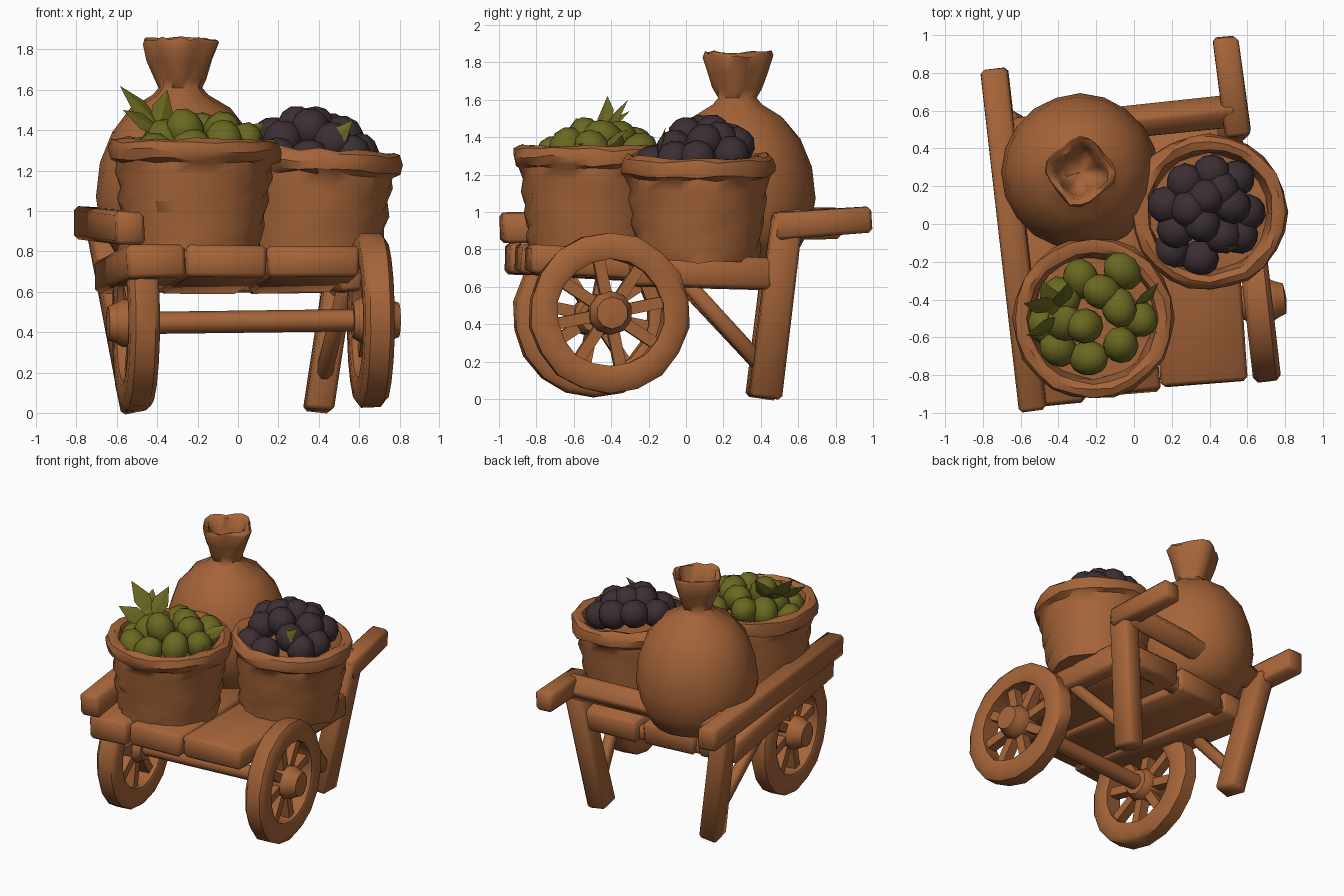
import bpy, bmesh, math, random
from mathutils import Vector, Matrix

if "Cube" in bpy.data.objects:
    bpy.data.objects.remove(bpy.data.objects["Cube"])

random.seed(4)


def material(name, rgb):
    m = bpy.data.materials.new(name)
    m.diffuse_color = (*rgb, 1)
    m.use_nodes = True
    m.node_tree.nodes["Principled BSDF"].inputs["Base Color"].default_value = m.diffuse_color
    return m


BROWN = material("warm brown", (0.375, 0.127, 0.04))
OLIVE = material("olive green", (0.145, 0.14, 0.015))
PLUM = material("dark plum", (0.045, 0.028, 0.034))
YAW = math.radians(6.5)
ALONG = Vector((-math.sin(YAW), math.cos(YAW), 0))   # cart length direction
ACROSS = Vector((math.cos(YAW), math.sin(YAW), 0))   # cart width direction


def finish(name, bm, mat, angle=35):
    bmesh.ops.recalc_face_normals(bm, faces=bm.faces[:])
    me = bpy.data.meshes.new(name)
    bm.to_mesh(me)
    bm.free()
    me.materials.append(mat)
    me.shade_smooth()
    me.set_sharp_from_angle(angle=math.radians(angle))
    ob = bpy.data.objects.new(name, me)
    bpy.context.collection.objects.link(ob)
    return ob


def frame(p, axis, side=ACROSS):
    """Matrix whose z follows axis and whose x is close to side."""
    z = axis.normalized()
    y = z.cross(side).normalized()
    x = y.cross(z)
    m = Matrix((x, y, z)).transposed().to_4x4()
    m.translation = p
    return m


def beam(name, p0, p1, w, h, bevel=0.02, jitter=0.006):
    """Bevelled timber from p0 to p1, w across the cart and h in the other direction."""
    p0, p1 = Vector(p0), Vector(p1)
    bm = bmesh.new()
    bmesh.ops.create_cube(bm, size=1)
    bmesh.ops.scale(bm, vec=(w, h, (p1 - p0).length), verts=bm.verts)
    for v in bm.verts:
        v.co += Vector([random.uniform(-jitter, jitter) for _ in range(3)])
    bmesh.ops.bevel(bm, geom=bm.edges[:], offset=bevel, segments=1, profile=0.5, affect='EDGES')
    bm.transform(frame((p0 + p1) / 2, p1 - p0))
    return finish(name, bm, BROWN, 55)


def lathe(bm, profile, n, wobble=None, closed=False):
    """Spin (radius, height) points around z; wobble(row, col) gives dr, dz."""
    rings = []
    for i, (r, z) in enumerate(profile):
        if r == 0:
            rings.append([bm.verts.new((0, 0, z))] * n)
            continue
        ring = []
        for j in range(n):
            dr, dz = wobble(i, j) if wobble else (0, 0)
            a = 2 * math.pi * j / n
            ring.append(bm.verts.new(((r + dr) * math.cos(a), (r + dr) * math.sin(a), z + dz)))
        rings.append(ring)
    pairs = list(zip(rings, rings[1:]))
    if closed:
        pairs.append((rings[-1], rings[0]))
    for a, b in pairs:
        for j in range(n):
            k = (j + 1) % n
            quad = []
            for v in (a[j], a[k], b[k], b[j]):
                if v not in quad:
                    quad.append(v)
            bm.faces.new(quad)


def wheel(name, centre, radius, out):
    """Rim, domed hub and eight spokes, with the axis along the axle."""
    bm = bmesh.new()
    ro, ri, t = radius, radius * 0.67, 0.074
    lathe(bm, [(ri, -t + .01), (ri + .02, -t), (ro - .03, -t), (ro, -t + .025), (ro, t - .025),
               (ro - .03, t), (ri + .02, t), (ri, t - .01)], 18,
          lambda i, j: (random.uniform(-.005, .005), 0), closed=True)
    lathe(bm, [(0, -.09), (.09, -.09), (.115, -.05), (.118, .07), (.1, .1), (.085, .14), (0, .15)], 10)
    for k in range(8):
        r = bmesh.ops.create_cube(bm, size=1)
        m = (Matrix.Rotation(k * math.pi / 4 + 0.2, 4, 'Z') @ Matrix.Translation((radius * 0.45, 0, 0))
             @ Matrix.Diagonal((radius * 0.56, 0.062, 0.07, 1)))
        bmesh.ops.transform(bm, matrix=m, verts=r["verts"])
    bm.transform(frame(Vector(centre), ACROSS * out, Vector((0, 0, 1))))
    return finish(name, bm, BROWN, 45)


# Deck: three planks, sloping slightly down to the back
for i, (x, y, w, fan) in enumerate([(-0.405, -0.955, 0.29, 0), (-0.06, -0.9, 0.4, 0.02), (0.375, -0.845, 0.46, 0.06)]):
    p = Vector((x, y, 0.75))
    beam(f"deck_plank_{i + 1}", p, p + ALONG * 1.4 + Vector((fan, 0, -0.08)), w, 0.16)

# Beams under and beside the deck
beam("right_side_beam", (0.56, -0.3, 0.69), (0.51, 0.46, 0.67), 0.12, 0.17)
bm_back = beam("rear_underbeam", (-0.6, 0.37, 0.65), (0.5, 0.47, 0.65), 0.1, 0.1)

# Left rail, right handle and rear crossbar
beam("left_rail", (-0.535, -0.985, 0.915), (-0.74, 0.82, 0.94), 0.145, 0.165)
beam("right_handle", (0.55, 0.47, 0.925), (0.48, 0.99, 0.965), 0.135, 0.14)
beam("rear_crossbar", (-0.68, 0.47, 0.91), (0.54, 0.6, 0.92), 0.14, 0.14)

# Legs and diagonal braces
beam("left_leg", (-0.68, 0.52, 0.93), (-0.5, 0.41, 0.01), 0.135, 0.17)
beam("right_leg", (0.545, 0.54, 0.97), (0.395, 0.42, 0.01), 0.135, 0.17)
beam("left_brace", (-0.58, -0.02, 0.63), (-0.53, 0.42, 0.16), 0.075, 0.08)
beam("right_brace", (0.53, 0.0, 0.62), (0.42, 0.42, 0.16), 0.075, 0.08)

# Wheels and axle
left_hub, right_hub = Vector((-0.505, -0.49, 0.445)), Vector((0.658, -0.41, 0.46))
wheel("left_wheel", left_hub, 0.435, -1)
wheel("right_wheel", right_hub, 0.43, 1)
bm = bmesh.new()
half = (right_hub - left_hub).length / 2
lathe(bm, [(0, -half), (.055, -half), (.055, half), (0, half)], 8)
bm.transform(frame((left_hub + right_hub) / 2, right_hub - left_hub, Vector((0, 0, 1))))
finish("axle", bm, BROWN, 50)


# Sack with a tied neck and an open, crumpled mouth
def sack_wobble(i, j):
    if i < 7:
        return random.uniform(-.004, .004), 0
    if i < 10:
        return .008 * (-1) ** j, 0
    return .016 * math.cos(4 * 2 * math.pi * j / 20 + 0.6) + random.uniform(-.006, .006), random.uniform(-.014, .01)


bm = bmesh.new()
lathe(bm, [(0, .7), (.18, .71), (.31, .77), (.39, .91), (.415, 1.07), (.395, 1.24), (.34, 1.39), (.24, 1.51),
           (.13, 1.575), (.1, 1.61), (.118, 1.66), (.15, 1.75), (.175, 1.83), (.165, 1.855), (.135, 1.845),
           (.115, 1.76), (.085, 1.69), (0, 1.66)], 20, sack_wobble)
bm.transform(Matrix.Translation((-0.285, 0.275, 0)))
finish("sack", bm, BROWN, 55)


# Woven baskets with thick rolled rims
def weave(i, j):
    if 1 <= i <= 8:
        return .02 * ((i + j // 2) % 2) - .01 + random.uniform(-.007, .007), random.uniform(-.01, .01)
    return random.uniform(-.01, .01), random.uniform(-.012, .012)


def basket(name, centre, size, tilt):
    bm = bmesh.new()
    wall = [(.34 + .055 * k / 7, .44 * k / 7) for k in range(8)]
    lathe(bm, [(0, 0)] + wall + [(.425, .455), (.435, .5), (.42, .54), (.385, .555), (.35, .54),
                                 (.335, .48), (.325, .4), (0, .4)], 24, weave)
    bm.transform(Matrix.Translation(centre) @ Matrix.Rotation(tilt, 4, 'Y')
                 @ Matrix.Diagonal((size, size, 1, 1)))
    finish(name, bm, BROWN, 32)


basket("left_basket", (-0.225, -0.5, 0.8), 0.985, math.radians(1))
basket("right_basket", (0.372, 0.065, 0.75), 0.955, math.radians(3))


# Fruit heaps: spots seen from above, height falls off away from the middle
def heap(name, spots, middle, top, drop, r, stretch, mat):
    bm = bmesh.new()
    for x, y in spots:
        d2 = (x - middle[0]) ** 2 + (y - middle[1]) ** 2
        rot = Matrix.Rotation(random.uniform(0, 6), 4, 'Z') @ Matrix.Rotation(random.uniform(0.3, 1.2), 4, 'X')
        m = (Matrix.Translation((x, y, top - drop * d2 + random.uniform(-.01, .01))) @ rot
             @ Matrix.Diagonal((r, r, r * stretch, 1)))
        bmesh.ops.create_icosphere(bm, subdivisions=2, radius=1, matrix=m)
    finish(name, bm, mat, 50)


heap("green_fruit", [(-.28, -.29), (-.06, -.25), (-.38, -.38), (-.17, -.36), (-.08, -.44), (-.26, -.54),
                     (-.07, -.64), (-.24, -.71), (-.4, -.66), (-.47, -.54), (.03, -.5), (-.37, -.52)],
     (-.19, -.46), 1.415, 1.6, 0.095, 1.22, OLIVE)
heap("dark_fruit", [(.41, .27), (.27, .22), (.54, .24), (.17, .1), (.29, .08), (.38, .14), (.52, .1),
                    (.22, -.03), (.36, 0), (.47, -.06), (.2, -.14), (.35, -.18), (.56, -.06), (.6, .06),
                    (.46, .18)],
     (.35, .1), 1.43, 2.2, 0.1, 1.05, PLUM)


# Leaves: pointed, slightly thick diamonds whose flat side faces up and forward
def leaf(name, base, tip, width):
    base, tip = Vector(base), Vector(tip)
    m = frame(base, tip - base, (tip - base).cross(Vector((0.4, -0.6, 0.6))))
    length = (tip - base).length
    bm = bmesh.new()
    ring = lambda w, t, z: [bm.verts.new((x * w, y * t, z * length))
                            for x, y in ((.5, 0), (0, 1), (-.5, 0), (0, -1))]
    a, b = ring(width * .8, .012, .3), ring(width, .012, .55)
    ends = bm.verts.new((0, 0, 0)), bm.verts.new((0, 0, length))
    for j in range(4):
        k = (j + 1) % 4
        bm.faces.new((a[j], a[k], b[k], b[j]))
        bm.faces.new((ends[0], a[k], a[j]))
        bm.faces.new((ends[1], b[j], b[k]))
    bm.transform(m)
    finish(name, bm, OLIVE, 20)


for i, (b, t) in enumerate([((-.38, -.44, 1.4), (-.585, -.42, 1.62)), ((-.4, -.46, 1.38), (-.35, -.31, 1.6)),
                            ((-.37, -.5, 1.38), (-.57, -.59, 1.5)), ((-.4, -.5, 1.4), (-.49, -.3, 1.54)),
                            ((0, -.46, 1.34), (.13, -.31, 1.44)), ((.0, -.42, 1.38), (.12, -.58, 1.36)),
                            ((.43, -.15, 1.3), (.57, -.11, 1.45))]):
    leaf(f"leaf_{i + 1}", b, t, 0.115 if i < 4 else 0.085)
